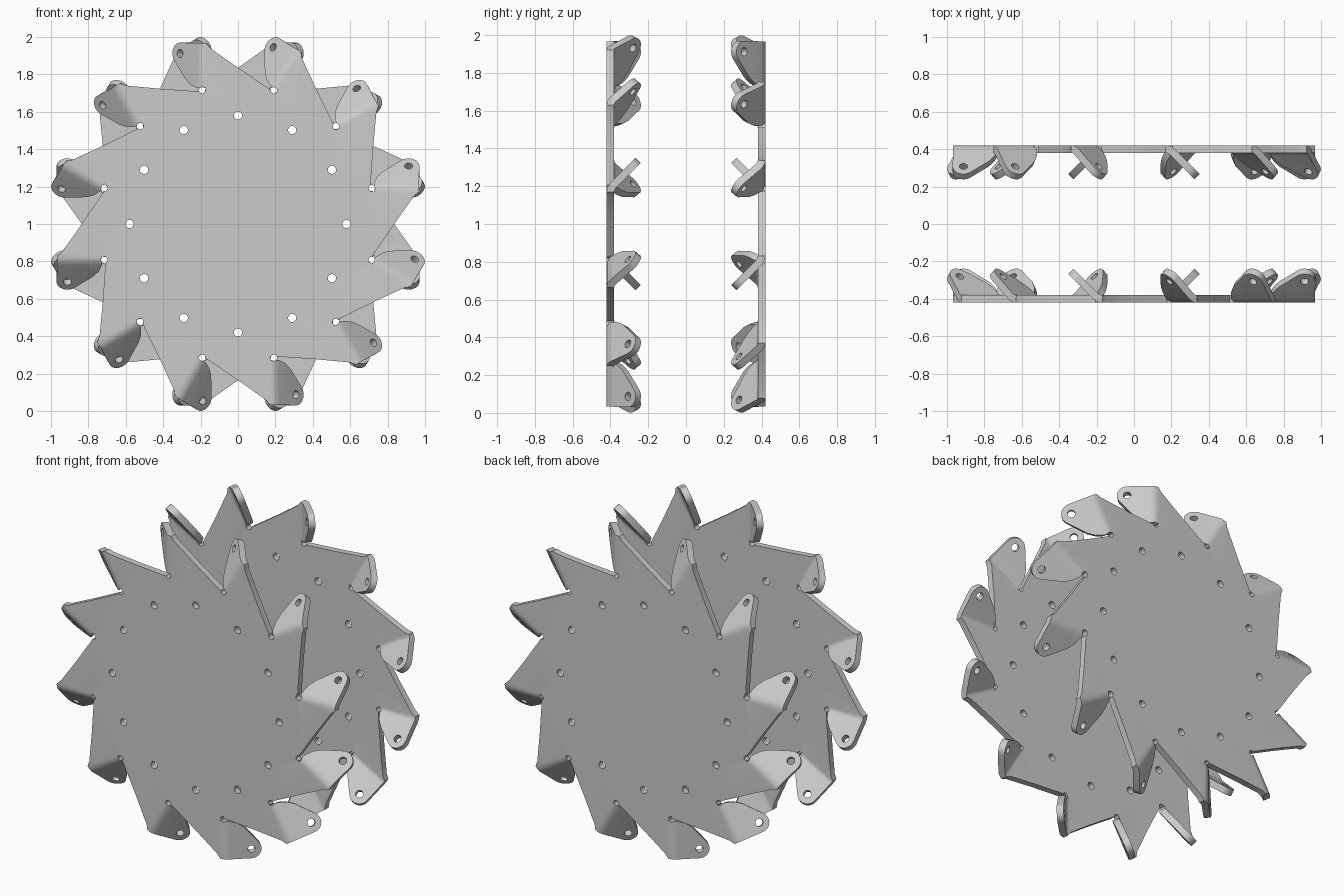
import bpy, bmesh
from math import pi, sin, cos, radians
from mathutils import Matrix, Vector

if "Cube" in bpy.data.objects:
    bpy.data.objects.remove(bpy.data.objects["Cube"])

N = 12                 # teeth per plate
THICK = 0.04
FOLD_Z = 0.19          # fold line height in the tooth's own frame (tooth on +x)
BEND_R, SEGS = 0.05, 4
BEND = radians(45)
TAN = 0.0207           # setback from fold line to bend start
HOLE_U, HOLE_V, TIP_R = 0.912, 0.15, 0.058
CENTRE = Matrix.Translation((0, -0.4, 1))


def tooth_matrix(i):
    # counterclockwise as seen from the front
    return CENTRE @ Matrix.Rotation(-2 * pi * i / N, 4, 'Y')


def leg(u, v):
    # point on the bent leg, v measured from the fold line
    return Vector((u, v * sin(BEND), FOLD_Z + v * cos(BEND)))


# Mid-surface: one flat star plate plus a bent tab on every tooth
bm = bmesh.new()
outline = []
for i in range(N):
    m = tooth_matrix(i)

    def vert(p):
        return bm.verts.new(m @ Vector(p))

    # straight flank of the tooth
    for x, z in [(0.71, -0.19), (0.724, -0.165), (0.835, 0.0), (0.94, 0.148)]:
        outline.append(vert((x, 0, z)))
    # rolled bend strip
    rows = []
    for k in range(SEGS + 1):
        a = BEND * k / SEGS
        y, z = BEND_R * (1 - cos(a)), FOLD_Z - TAN + BEND_R * sin(a)
        rows.append([vert((0.967, y, z)), vert((0.726, y, z))])
    outline += rows[0]
    for a, b in zip(rows, rows[1:]):
        bm.faces.new((a[0], b[0], b[1], a[1]))
    # flat leg with rounded end
    tip = []
    for k in range(9):
        t = radians(0 + 130 * k / 8)
        tip.append(vert(leg(HOLE_U + TIP_R * cos(t), HOLE_V + TIP_R * sin(t))))
    shoulder = [vert(leg(0.775, 0.11)), vert(leg(0.745, 0.07))]
    bm.faces.new([rows[-1][0]] + tip + shoulder + [rows[-1][1]])
bm.faces.new(outline)
bmesh.ops.recalc_face_normals(bm, faces=bm.faces)
mesh = bpy.data.meshes.new("front_plate")
bm.to_mesh(mesh)
bm.free()
plate = bpy.data.objects.new("front_plate", mesh)
bpy.context.collection.objects.link(plate)

# Cutter for bolt holes, bend reliefs and roller pin holes
bm = bmesh.new()


def drill(matrix, radius):
    bmesh.ops.create_cone(bm, cap_ends=True, segments=20, radius1=radius,
                          radius2=radius, depth=0.12, matrix=matrix)


along_y = Matrix.Rotation(pi / 2, 4, 'X')
for i in range(N):
    m = tooth_matrix(i)
    drill(m @ Matrix.Translation((0.58, 0, 0)) @ along_y, 0.022)
    drill(m @ Matrix.Translation((0.715, 0, 0.191)) @ along_y, 0.017)
    drill(m @ Matrix.Translation(leg(HOLE_U, HOLE_V))
          @ Matrix.Rotation(pi / 4, 4, 'X'), 0.022)
cut_mesh = bpy.data.meshes.new("hole_cutter")
bm.to_mesh(cut_mesh)
bm.free()
cutter = bpy.data.objects.new("hole_cutter", cut_mesh)
bpy.context.collection.objects.link(cutter)
cutter.hide_render = True

# Sheet thickness and holes
sol = plate.modifiers.new("thickness", 'SOLIDIFY')
sol.thickness, sol.offset, sol.use_even_offset = THICK, 0, True
cut = plate.modifiers.new("holes", 'BOOLEAN')
cut.operation, cut.solver, cut.object = 'DIFFERENCE', 'EXACT', cutter
bpy.context.view_layer.objects.active = plate
plate.select_set(True)
for name in ("thickness", "holes"):
    bpy.ops.object.modifier_apply(modifier=name)
bpy.data.objects.remove(cutter)
bpy.ops.object.shade_smooth_by_angle(angle=radians(30))

# Back plate: the same part turned round
back = plate.copy()
back.data = plate.data.copy()
back.name = "back_plate"
back.rotation_euler = (0, 0, pi)
bpy.context.collection.objects.link(back)
